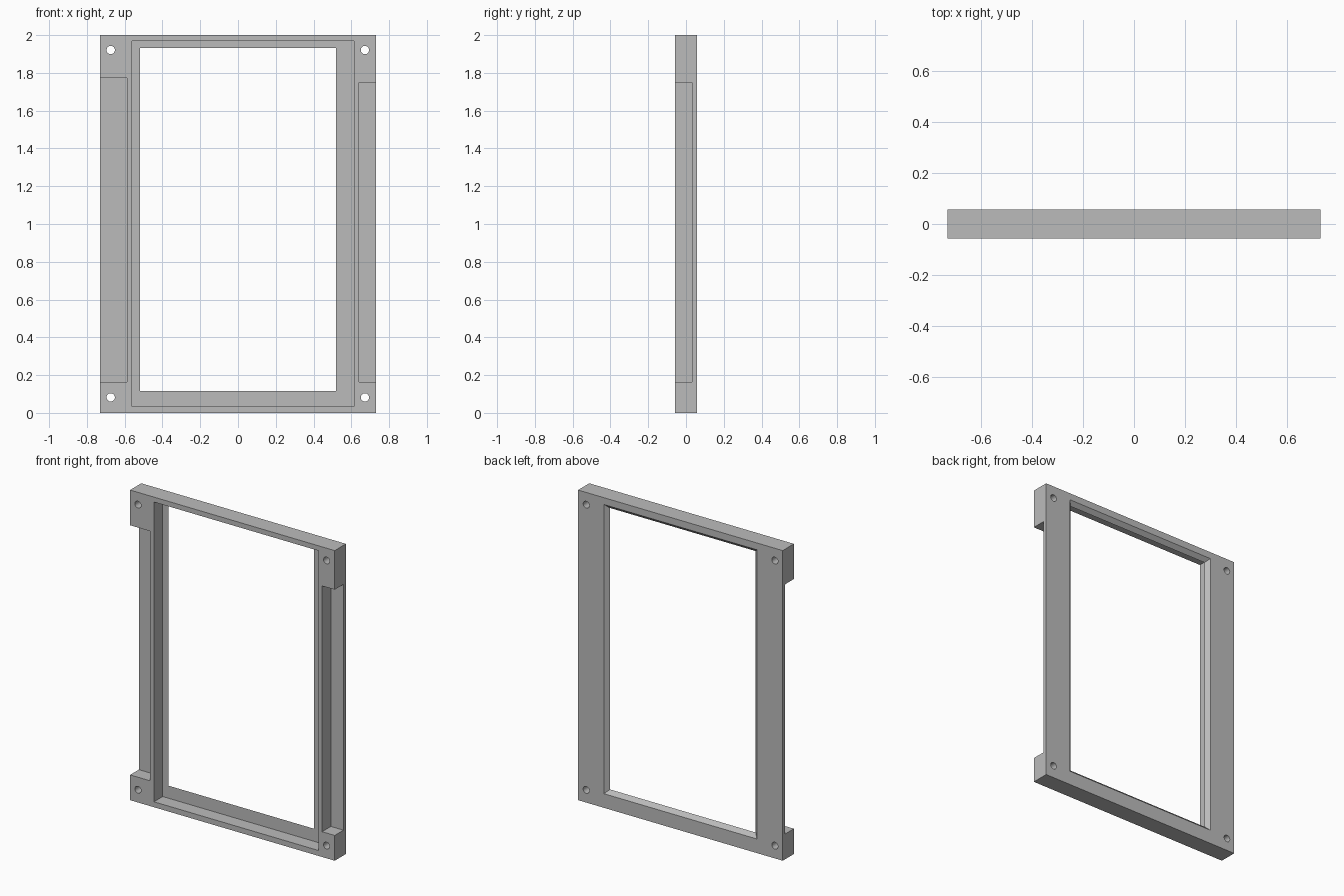
import bpy
import bmesh
from mathutils import Matrix, Vector

if "Cube" in bpy.data.objects:
    bpy.data.objects.remove(bpy.data.objects["Cube"], do_unlink=True)

HALF_X, HALF_Y, HEIGHT = 0.73, 0.057, 2.0
FLOOR_Y = 0.032   # depth at which pocket and side recesses end
OUT = 0.05        # overshoot of cutters past the body

grey = bpy.data.materials.new("plain grey")
grey.use_nodes = True
grey.diffuse_color = (0.5, 0.5, 0.5, 1)
grey.node_tree.nodes["Principled BSDF"].inputs["Base Color"].default_value = grey.diffuse_color


def finish(name, bm):
    bmesh.ops.recalc_face_normals(bm, faces=bm.faces)
    mesh = bpy.data.meshes.new(name)
    bm.to_mesh(mesh)
    bm.free()
    mesh.materials.append(grey)
    obj = bpy.data.objects.new(name, mesh)
    bpy.context.collection.objects.link(obj)
    return obj


def box(name, x0, x1, y0, y1, z0, z1, flare=0):
    """Box whose +y end grows by flare on every side."""
    bm = bmesh.new()
    bmesh.ops.create_cube(bm, size=1)
    for v in bm.verts:
        back = v.co.y > 0
        grow = flare if back else 0
        v.co = Vector((x1 + grow if v.co.x > 0 else x0 - grow,
                       y1 if back else y0,
                       z1 + grow if v.co.z > 0 else z0 - grow))
    return finish(name, bm)


def hole(name, x, z):
    bm = bmesh.new()
    place = Matrix.Translation((x, 0, z)) @ Matrix.Rotation(1.5707963, 4, "X")
    bmesh.ops.create_cone(bm, cap_ends=True, segments=32, radius1=0.022,
                          radius2=0.022, depth=0.4, matrix=place)
    return finish(name, bm)


# Main slab
frame = box("frame", -HALF_X, HALF_X, -HALF_Y, HALF_Y, 0, HEIGHT)

# Front pocket, off-centre, leaving a thin ledge at the back
front = -HALF_Y - OUT
cutters = [box("pocket_cutter", -0.56, 0.615, front, FLOOR_Y, 0.035, 1.968)]

# Window through the ledge, bevelled open towards the back
lead = 0.01
span = lead + HALF_Y - FLOOR_Y + OUT
cutters.append(box("window_cutter", -0.52 + lead, 0.52 - lead,
                   FLOOR_Y - lead, HALF_Y + OUT,
                   0.116 + lead, 1.931 - lead, flare=span))

# Recesses along both sides, open at front and edge
cutters.append(box("right_recess_cutter", -HALF_X - OUT, -0.587,
                   front, FLOOR_Y, 0.163, 1.773))
cutters.append(box("left_recess_cutter", 0.64, HALF_X + OUT,
                   front, FLOOR_Y, 0.163, 1.748))

# Corner screw holes
for x in (-0.674, 0.672):
    for z in (0.082, 1.921):
        cutters.append(hole("screw_hole_cutter", x, z))

for cutter in cutters:
    cutter.hide_render = True
    mod = frame.modifiers.new(cutter.name, "BOOLEAN")
    mod.operation = "DIFFERENCE"
    mod.solver = "EXACT"
    mod.object = cutter

# Bake the cuts and drop the cutters
depsgraph = bpy.context.evaluated_depsgraph_get()
cut_mesh = bpy.data.meshes.new_from_object(frame.evaluated_get(depsgraph))
frame.modifiers.clear()
frame.data = cut_mesh
cut_mesh.materials.clear()
cut_mesh.materials.append(grey)
for poly in cut_mesh.polygons:
    poly.material_index = 0
for cutter in cutters:
    bpy.data.objects.remove(cutter, do_unlink=True)

# Smooth hole walls, crisp edges elsewhere
bpy.ops.object.select_all(action="DESELECT")
frame.select_set(True)
bpy.context.view_layer.objects.active = frame
bpy.ops.object.shade_smooth_by_angle()
